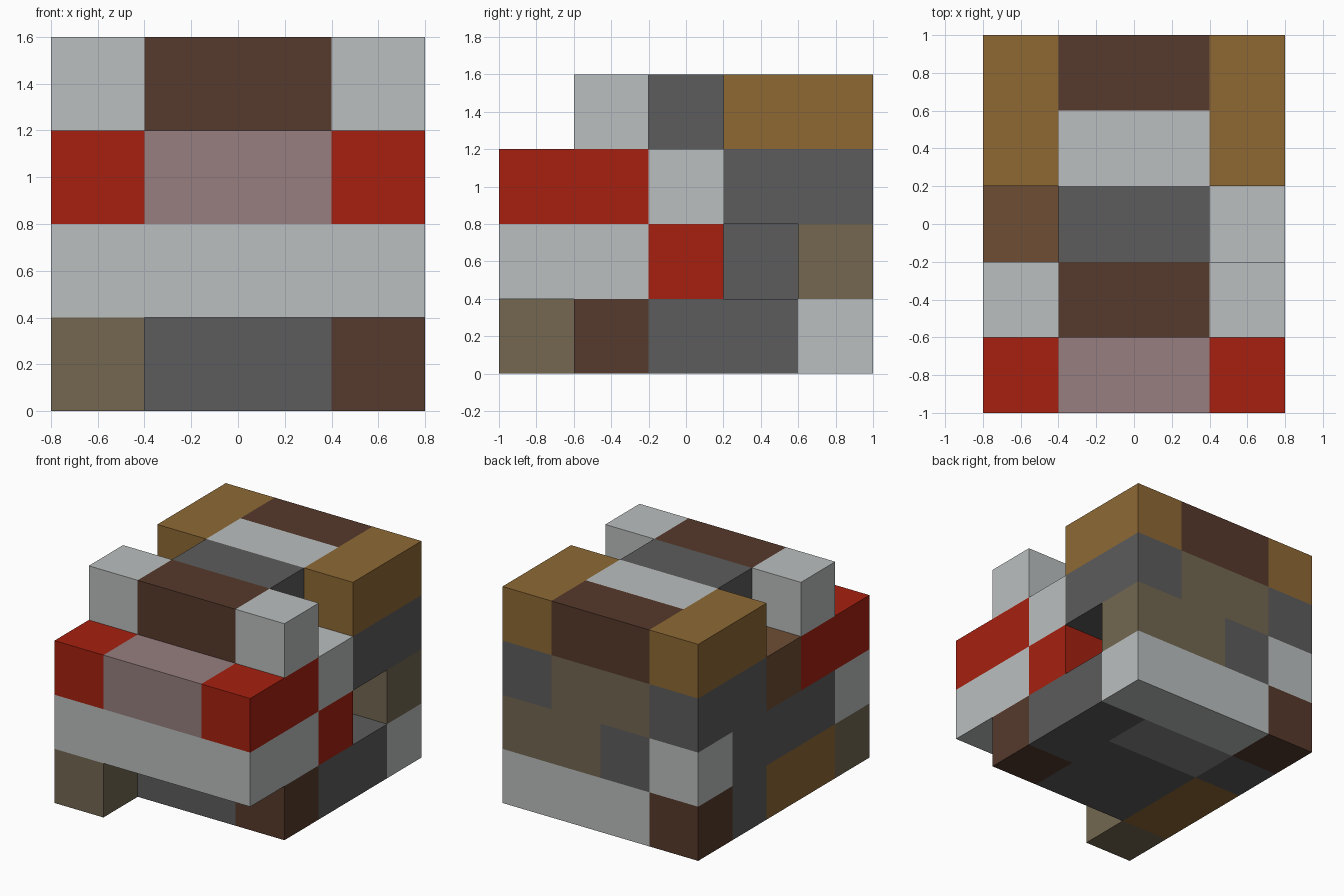
import bpy, bmesh
from mathutils import Vector

cube = bpy.data.objects.get("Cube")
if cube:
    bpy.data.objects.remove(cube, do_unlink=True)

CELL = 0.4
ORIGIN = Vector((-0.8, -1.0, 0.0))


def material(name, hexa):
    srgb = [int(hexa[i:i + 2], 16) / 255 for i in (0, 2, 4)]
    col = [c / 12.92 if c < 0.04 else ((c + 0.055) / 1.055) ** 2.4 for c in srgb] + [1]
    m = bpy.data.materials.new(name)
    m.use_nodes = True
    m.diffuse_color = col
    m.node_tree.nodes["Principled BSDF"].inputs["Base Color"].default_value = col
    return m


light = material("pale grey", "BBBFBF")
dark = material("dark brown", "563A2C")
red = material("red", "A6200F")
pink = material("dusty pink", "977F7F")
grey = material("charcoal grey", "5C5C5C")
tan = material("golden brown", "8E6934")
olive = material("olive taupe", "736750")
brown = material("mid brown", "6F4E35")
mid = material("mid grey", "868686")

# Interlocking pieces: letter -> part name and colour
PARTS = {
    "a": ("right_roof_block", tan), "b": ("left_roof_block", tan),
    "c": ("back_top_bar", dark), "d": ("roof_plate", light),
    "e": ("right_top_block", light), "f": ("front_top_bar", dark),
    "h": ("left_top_block", light), "g": ("core", grey),
    "o": ("back_hook", olive), "m": ("right_step", brown),
    "l": ("left_step", light), "r": ("right_red_bar", red),
    "s": ("left_red_bar", red), "p": ("front_bar", pink),
    "w": ("back_corner_block", light), "q": ("left_side_block", red),
    "n": ("front_beam", light), "k": ("back_foot", dark),
    "u": ("back_base_beam", light), "v": ("base_insert", mid),
    "t": ("right_base_bar", tan), "j": ("front_foot", dark),
    "i": ("front_leg", olive),
}

# Layers from bottom to top; rows run from back to front
LAYERS = [
    ["kuuu", "gvvg", "tggg", "tggj", "i..."],
    ["wgoo", "ggg.", "gggq", "gggn", "nnnn"],
    ["goog", "gggg", "mggl", "rggs", "rpps"],
    ["accb", "addb", ".gg.", "effh", "...."],
]

# Corner order for each side of a cell, wound outward
SIDES = {
    (1, 0, 0): "100 110 111 101", (-1, 0, 0): "000 001 011 010",
    (0, 1, 0): "010 011 111 110", (0, -1, 0): "000 100 101 001",
    (0, 0, 1): "001 101 111 011", (0, 0, -1): "000 010 110 100",
}


def build_part(name, mat, cells):
    """Skin a set of grid cells and merge the flat faces."""
    bm = bmesh.new()
    for cell in cells:
        base = Vector(cell)
        for step, corners in SIDES.items():
            if tuple(a + b for a, b in zip(cell, step)) in cells:
                continue
            bm.faces.new([bm.verts.new(ORIGIN + CELL * (base + Vector(map(int, c))))
                          for c in corners.split()])
    bmesh.ops.remove_doubles(bm, verts=bm.verts, dist=0.001)
    bmesh.ops.dissolve_limit(bm, angle_limit=0.01, verts=bm.verts, edges=bm.edges)
    mesh = bpy.data.meshes.new(name)
    bm.to_mesh(mesh)
    bm.free()
    mesh.materials.append(mat)
    bpy.context.collection.objects.link(bpy.data.objects.new(name, mesh))


# Gather the cells of each piece and build it
for letter, (name, mat) in PARTS.items():
    cells = {(x, y, z)
             for z, layer in enumerate(LAYERS)
             for y, row in enumerate(reversed(layer))
             for x, ch in enumerate(row) if ch == letter}
    build_part(name, mat, cells)
